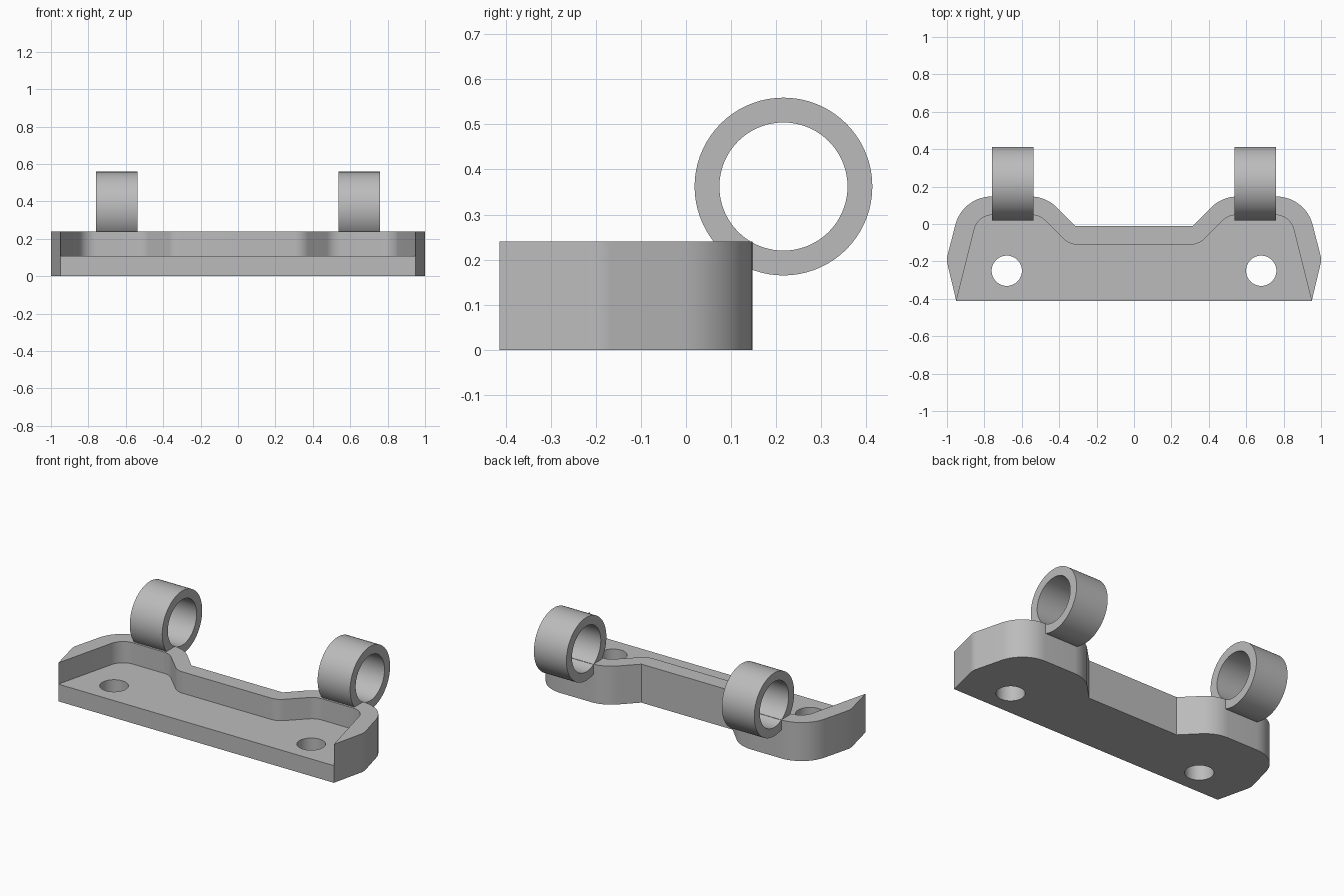
import bpy, bmesh, math
from mathutils import Vector, Matrix

cube = bpy.data.objects.get("Cube")
if cube:
    bpy.data.objects.remove(cube)

grey = bpy.data.materials.new("plain grey")
grey.use_nodes = True
colour = (0.5, 0.5, 0.5, 1)
grey.diffuse_color = colour
grey.node_tree.nodes["Principled BSDF"].inputs["Base Color"].default_value = colour


def make_object(name, bm):
    bmesh.ops.recalc_face_normals(bm, faces=bm.faces)
    mesh = bpy.data.meshes.new(name)
    bm.to_mesh(mesh)
    bm.free()
    mesh.materials.append(grey)
    obj = bpy.data.objects.new(name, mesh)
    bpy.context.collection.objects.link(obj)
    return obj


def select_only(obj):
    bpy.ops.object.select_all(action='DESELECT')
    obj.select_set(True)
    bpy.context.view_layer.objects.active = obj


def rounded_outline(half, steps=12):
    """Mirror corners (x, y, radius) across x and fillet each of them."""
    corners = half + [(-x, y, r) for x, y, r in reversed(half)]
    points = []
    for i, (x, y, r) in enumerate(corners):
        p = Vector((x, y))
        if not r:
            points.append(p)
            continue
        a = (Vector(corners[i - 1][:2]) - p).normalized()
        b = (Vector(corners[(i + 1) % len(corners)][:2]) - p).normalized()
        half_angle = a.angle(b) / 2
        centre = p + (a + b).normalized() * r / math.sin(half_angle)
        reach = r / math.tan(half_angle)
        start, end = p + a * reach - centre, p + b * reach - centre
        sweep = start.angle(end)
        for k in range(steps + 1):
            t = k / steps
            points.append(centre + (start * math.sin((1 - t) * sweep)
                                    + end * math.sin(t * sweep)) / math.sin(sweep))
    return points


def prism(name, outline, bottom, top):
    bm = bmesh.new()
    face = bm.faces.new([bm.verts.new((p.x, p.y, bottom)) for p in outline])
    raised = bmesh.ops.extrude_face_region(bm, geom=[face])["geom"]
    bmesh.ops.translate(bm, vec=(0, 0, top - bottom),
                        verts=[v for v in raised if isinstance(v, bmesh.types.BMVert)])
    return make_object(name, bm)


def cut(target, cutter):
    cutter.hide_render = True
    mod = target.modifiers.new("cut", 'BOOLEAN')
    mod.operation = 'DIFFERENCE'
    mod.solver = 'EXACT'
    mod.object = cutter
    select_only(target)
    bpy.ops.object.modifier_apply(modifier=mod.name)
    bpy.data.objects.remove(cutter)


# Base block with a notched back edge
base = prism("base_bracket", rounded_outline([
    (0.95, -0.413, 0), (1.003, -0.19, 0.1), (0.916, 0.147, 0.2),
    (0.47, 0.147, 0.2), (0.315, -0.01, 0)]), 0, 0.24)

# Pocket open to the front, leaving the floor and the back wall
cut(base, prism("pocket_cutter", rounded_outline([
    (0.975, -0.513, 0), (0.835, 0.048, 0.1),
    (0.505, 0.048, 0.1), (0.345, -0.11, 0.1)]), 0.107, 0.5))

# Screw holes
for side in (-1, 1):
    bm = bmesh.new()
    bmesh.ops.create_cone(bm, cap_ends=True, segments=64, radius1=0.081, radius2=0.081,
                          depth=1, matrix=Matrix.Translation((0.68 * side, -0.25, 0)))
    cut(base, make_object("hole_cutter", bm))


# Hinge rings: a rectangular section spun about the x axis
def hinge_ring(name, x):
    bm = bmesh.new()
    centre = Vector((x, 0.216, 0.362))
    section = [(-0.112, 0.142), (0.112, 0.142), (0.112, 0.197), (-0.112, 0.197)]
    verts = [bm.verts.new(centre + Vector((dx, 0, r))) for dx, r in section]
    edges = [bm.edges.new((verts[i - 1], verts[i])) for i in range(4)]
    bmesh.ops.spin(bm, geom=verts + edges, cent=centre, axis=(1, 0, 0),
                   angle=math.tau, steps=72, use_merge=True)
    bmesh.ops.remove_doubles(bm, verts=bm.verts, dist=0.0005)
    return make_object(name, bm)


rings = [hinge_ring("left_hinge_ring", 0.648), hinge_ring("right_hinge_ring", -0.648)]

for obj in [base] + rings:
    select_only(obj)
    bpy.ops.object.shade_smooth_by_angle(angle=math.radians(25))
